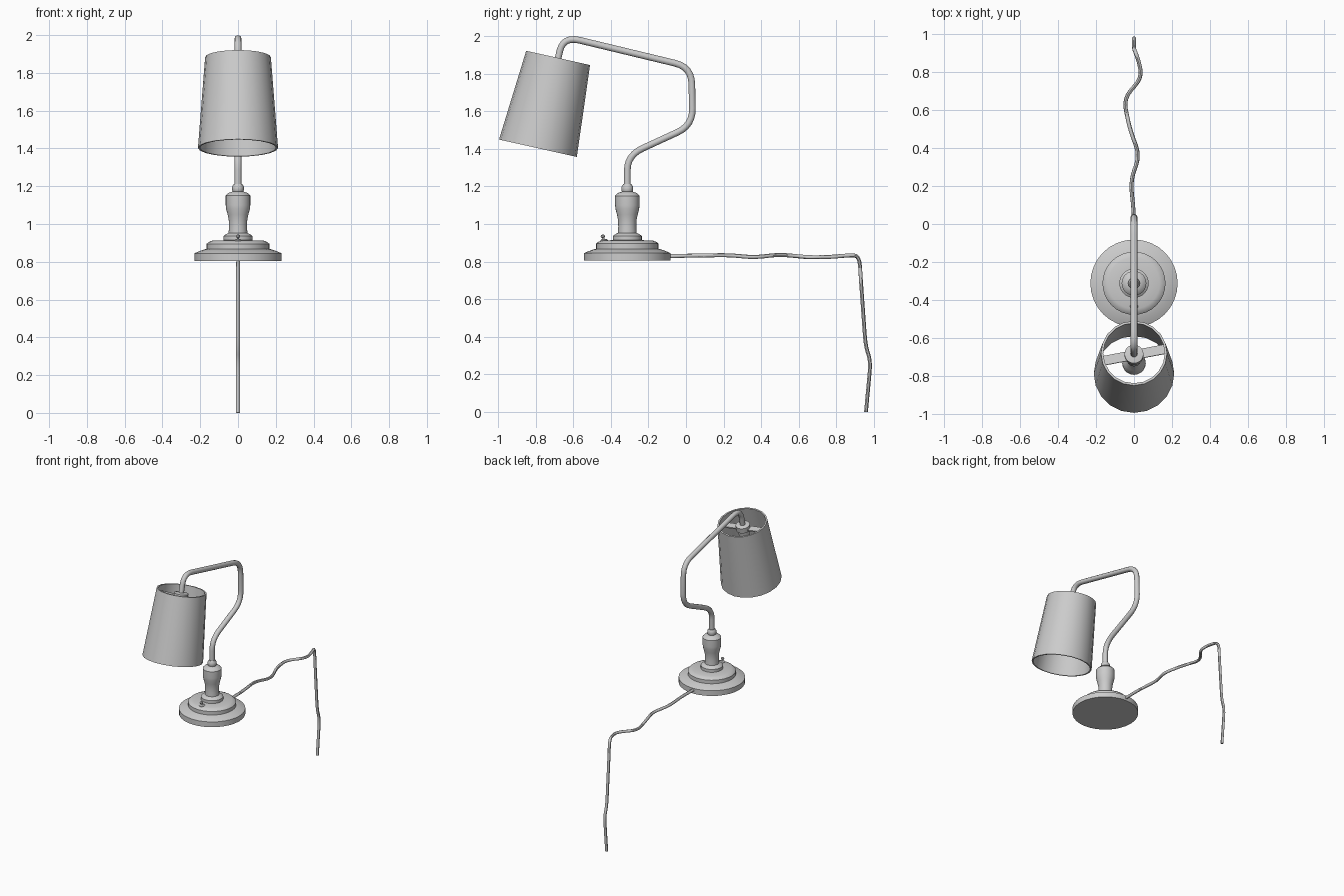
import bpy, bmesh, math
from mathutils import Vector, Matrix

if "Cube" in bpy.data.objects:
    bpy.data.objects.remove(bpy.data.objects["Cube"])


def add_mesh(name, bm, matrix, angle=35):
    bmesh.ops.recalc_face_normals(bm, faces=bm.faces)
    me = bpy.data.meshes.new(name)
    bm.to_mesh(me)
    bm.free()
    ob = bpy.data.objects.new(name, me)
    bpy.context.collection.objects.link(ob)
    ob.matrix_world = matrix
    smooth(ob, angle)
    return ob


def smooth(ob, angle=35):
    bpy.ops.object.select_all(action='DESELECT')
    ob.select_set(True)
    bpy.context.view_layer.objects.active = ob
    bpy.ops.object.shade_smooth_by_angle(angle=math.radians(angle))


def lathe(name, profile, segs, matrix, closed=False):
    """Spin (radius, z) points round local z; open profiles get end caps."""
    bm = bmesh.new()
    rings = [[bm.verts.new((r * math.cos(2 * math.pi * i / segs),
                            r * math.sin(2 * math.pi * i / segs), z))
              for i in range(segs)] for r, z in profile]
    pairs = list(zip(rings, rings[1:]))
    if closed:
        pairs.append((rings[-1], rings[0]))
    else:
        bm.faces.new(rings[0])
        bm.faces.new(rings[-1])
    for a, b in pairs:
        for i in range(segs):
            j = (i + 1) % segs
            bm.faces.new((a[i], a[j], b[j], b[i]))
    return add_mesh(name, bm, matrix)


def fillet(points, dist, steps):
    """Round every inner corner of a path."""
    pts = [Vector(p) for p in points]
    out = [pts[0]]
    for a, b, c in zip(pts, pts[1:], pts[2:]):
        p = b + (a - b).normalized() * min(dist, (a - b).length * 0.45)
        q = b + (c - b).normalized() * min(dist, (c - b).length * 0.45)
        for k in range(steps + 1):
            t = k / steps
            out.append(p * (1 - t) ** 2 + b * 2 * t * (1 - t) + q * t * t)
    return out + [pts[-1]]


def tube(name, points, radius, res):
    cu = bpy.data.curves.new(name, 'CURVE')
    cu.dimensions = '3D'
    cu.bevel_depth = radius
    cu.bevel_resolution = res
    cu.use_fill_caps = True
    sp = cu.splines.new('POLY')
    sp.points.add(len(points) - 1)
    for sp_pt, p in zip(sp.points, points):
        sp_pt.co = (*p, 1)
    ob = bpy.data.objects.new(name, cu)
    bpy.context.collection.objects.link(ob)
    bpy.ops.object.select_all(action='DESELECT')
    ob.select_set(True)
    bpy.context.view_layer.objects.active = ob
    bpy.ops.object.convert(target='MESH')
    smooth(bpy.context.view_layer.objects.active, 45)


BASE_Y = -0.312
stand = Matrix.Translation((0, BASE_Y, 0))

# Stepped foot
lathe("base", [(0.23, 0.805), (0.23, 0.845), (0.215, 0.852), (0.18, 0.865), (0.166, 0.868),
               (0.166, 0.895), (0.155, 0.905), (0.135, 0.912), (0.077, 0.914),
               (0.077, 0.936), (0.065, 0.945), (0.05, 0.953)], 32, stand)

# Turned stem and collar
lathe("stem", [(0.05, 0.945), (0.048, 0.985), (0.049, 1.02), (0.055, 1.05), (0.063, 1.08),
               (0.065, 1.10), (0.065, 1.15), (0.05, 1.165), (0.028, 1.172)], 24, stand)
lathe("collar", [(0.024, 1.165), (0.031, 1.178), (0.031, 1.198), (0.022, 1.212)], 20, stand)

# Switch on the front of the base
switch = Matrix.Translation((0, -0.435, 0))
lathe("switch_boss", [(0.021, 0.895), (0.021, 0.914), (0.012, 0.921)], 14, switch)
lathe("switch_toggle", [(0.006, 0), (0.006, 0.02), (0.011, 0.024), (0.011, 0.032), (0.005, 0.037)], 12,
      Matrix.Translation((0, -0.435, 0.908)) @ Matrix.Rotation(math.radians(15), 4, 'X'))

# Shade frame: local origin at the middle of the shade's top rim
shade = Matrix.Translation((0, -0.68, 1.883)) @ Matrix.Rotation(math.radians(-12.6), 4, 'X')

# Bent arm
arm = [(0, BASE_Y, 1.19), (0, BASE_Y, 1.365), (0, 0.036, 1.525), (0, 0.029, 1.834),
       (0, -0.653, 1.998), shade @ Vector((0, 0, -0.06))]
tube("arm", fillet(arm, 0.09, 6), 0.0185, 3)

# Hollow shade
lathe("shade", [(0.174, 0), (0.212, -0.492), (0.202, -0.492), (0.162, 0)], 20, shade, closed=True)

# Flat cross bar holding the shade
bm = bmesh.new()
bmesh.ops.create_cube(bm, size=1)
bmesh.ops.scale(bm, verts=bm.verts, vec=(0.335, 0.05, 0.01))
add_mesh("shade_bar", bm, shade @ Matrix.Translation((0, 0, -0.045))
         @ Matrix.Rotation(math.radians(11), 4, 'Z'))

# Socket and bulb
lathe("socket", [(0.03, -0.015), (0.05, -0.02), (0.05, -0.06), (0.038, -0.065), (0.038, -0.15)], 20, shade)
lathe("bulb", [(0.03, -0.14), (0.033, -0.165), (0.05, -0.195), (0.061, -0.225), (0.062, -0.245),
               (0.056, -0.27), (0.042, -0.29), (0.022, -0.301), (0.005, -0.304)], 20, shade)

# Wavy power cord, running back and hanging down
cord = [(0, -0.13, 0.829), (0, 0.05, 0.832), (-0.018, 0.23, 0.835), (0.03, 0.36, 0.822),
        (-0.022, 0.50, 0.838), (-0.055, 0.66, 0.822), (0.042, 0.77, 0.825), (0.025, 0.86, 0.833),
        (0, 0.922, 0.832), (0, 0.93, 0.70), (0, 0.955, 0.35), (0, 0.982, 0.27), (0, 0.957, 0.0)]
tube("power_cord", fillet(cord, 0.06, 4), 0.0105, 2)
